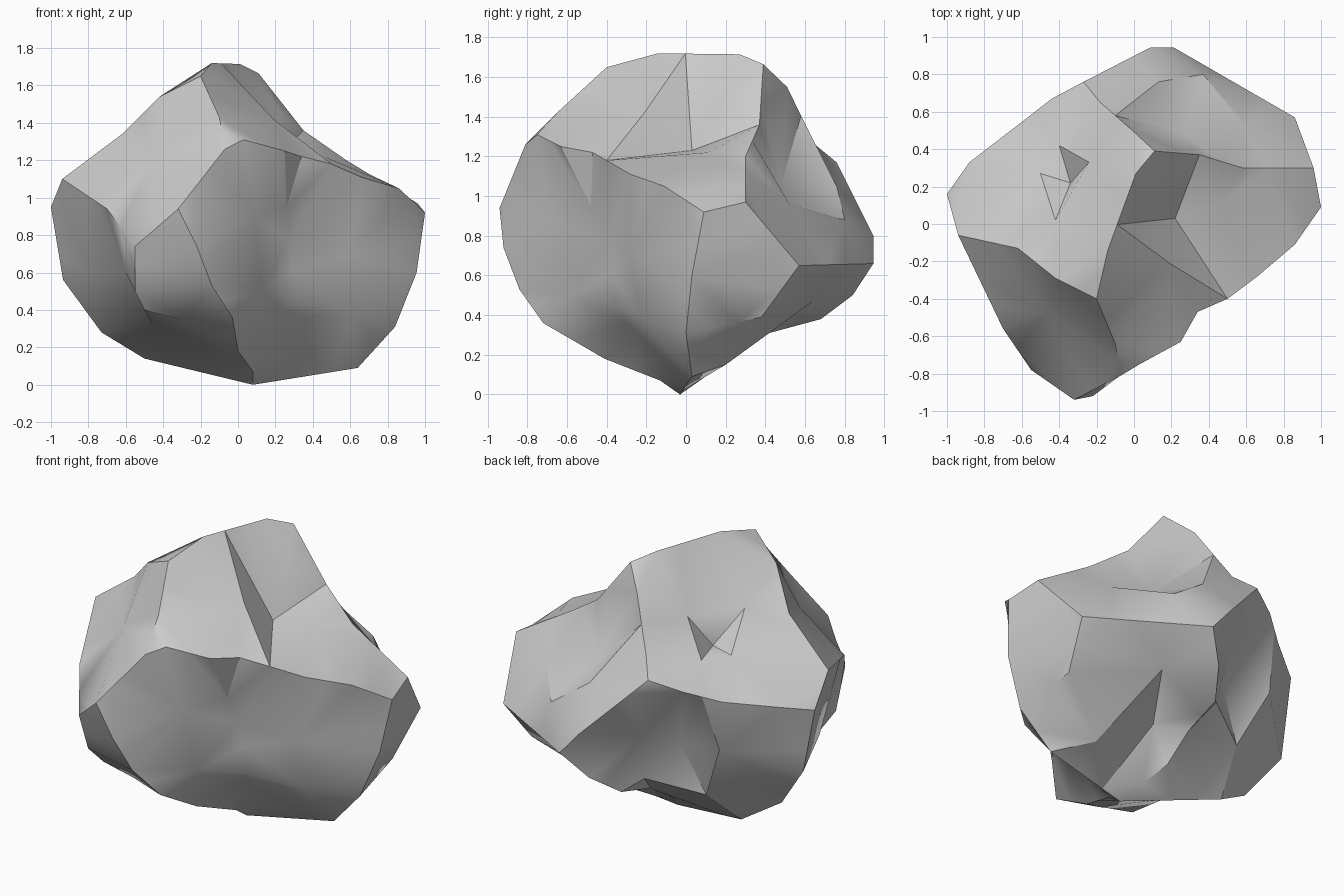
import bpy, bmesh, math
from mathutils import Vector

if "Cube" in bpy.data.objects:
    bpy.data.objects.remove(bpy.data.objects["Cube"])

CENTRE = Vector((0, 0, 0.8))
STEP = 0.15
bm = bmesh.new()
placed = {}


def add(p):
    """Put a point on a unit ball; remember where it belongs on the rock."""
    p = Vector(p)
    key = tuple(round(c, 3) for c in p)
    if key not in placed:
        placed[key] = (bm.verts.new((p - CENTRE).normalized()), p)


def ridge(*pts):
    """Crest line, resampled so the skin follows it."""
    for a, b in zip(pts, pts[1:]):
        a, b = Vector(a), Vector(b)
        n = max(1, round((b - a).length / STEP))
        for i in range(n + 1):
            add(a.lerp(b, i / n))


def spots(*pts):
    """Single hollows and bulges inside the facets."""
    for p in pts:
        add(p)


# corners shared by several ridges
peak, back_peak = (-.2, -.4, 1.65), (.11, .39, 1.665)
nose, left, right = (-.32, -.94, .94), (-.94, -.06, 1.1), (1, .09, .92)
brow, rear, rear_r = (-.07, -.81, 1.26), (-.27, .76, 1.17), (.86, .57, .65)
side, rear_low, foot = (.96, .3, .97), (.21, .945, .66), (.08, -.03, 0)
chin, far_left = (-.55, -.78, .74), (-1, .16, .95)

# top crest and its branches
ridge(peak, (-.14, -.14, 1.72), (.01, .27, 1.715), back_peak)
ridge(back_peak, (.35, .37, 1.36), (.58, .3, 1.2), side, right)
ridge(back_peak, (-.02, .51, 1.55), (-.18, .65, 1.26), rear)
ridge(peak, (-.42, -.29, 1.54), (-.62, -.13, 1.34), left)
ridge(peak, (-.1, -.64, 1.43), brow)
# shoulder round the front and left
ridge(right, (.86, -.11, 1.05), (.66, -.28, 1.11), (.5, -.4, 1.18), (.34, -.47, 1.22),
      (.25, -.63, 1.25), (.03, -.75, 1.31), brow, nose, chin, (-.7, -.56, .94),
      left, far_left)
# shoulder round the back
ridge(far_left, (-.88, .33, 1), (-.62, .53, 1.04), (-.44, .67, 1.11), rear,
      (.09, .945, .8), rear_low, rear_r, side)
# keels running down to the foot
ridge(nose, (-.22, -.92, .74), (-.14, -.84, .53), (-.03, -.72, .36), (0, -.41, .18),
      (.08, -.13, .07), foot)
ridge(right, (.955, .03, .6), (.84, 0, .31), (.64, .03, .09), foot)
ridge(rear_r, (.8, .38, .39), (.84, 0, .31))
ridge(rear_low, (.08, .84, .5), (-.03, .68, .38), (-.05, .42, .31), (-.06, .22, .18), foot)
ridge(far_left, (-.935, .18, .56), (-.73, .1, .28), (-.5, .17, .14), foot)
ridge(chin, (-.55, -.69, .5), (-.5, -.61, .4), (-.3, -.6, .35), (-.16, -.5, .26),
      (0, -.41, .18))
# front valley, and the edge under the right block
ridge((.26, -.48, .95), (.28, -.39, .77), (.3, -.36, .45), (.2, -.25, .27), (.1, -.14, .09))

# hollows in the top, each with its rim
spots((-.34, .22, 1.2), (-.42, .02, 1.38), (-.24, .33, 1.4), (-.4, .42, 1.2), (-.5, .27, 1.2))
spots((.22, .03, 1.23), (.19, -.21, 1.42), (.22, .17, 1.46), (.46, .11, 1.22))
spots((.27, .48, 1.06), (.13, .76, 1.05), (.37, .8, .88), (.6, .52, .96))
# bulges either side of the front valley
spots((.1, -.68, .9), (.12, -.58, .5), (.6, -.29, .7), (.62, -.22, .38))
# left side and its undercut
spots((-.46, -.47, 1.2), (-.6, -.42, .6), (-.46, -.3, .33), (-.78, -.2, .6))
# rear valley with the bulges beside it
spots((-.28, .45, .66), (-.15, .66, .75), (-.12, .58, .45), (-.58, .5, .72), (-.42, .4, .36))
# hollow under the rear right
spots((.06, .24, .39), (.45, .2, .15), (.33, .64, .47))

# skin the ball, then push every point out to its true place
bmesh.ops.convex_hull(bm, input=bm.verts[:])
for v, p in placed.values():
    v.co = p
bmesh.ops.delete(bm, geom=[v for v in bm.verts if not v.link_faces], context='VERTS')
bmesh.ops.recalc_face_normals(bm, faces=bm.faces[:])

mesh = bpy.data.meshes.new("rock")
bm.to_mesh(mesh)
bm.free()
rock = bpy.data.objects.new("rock", mesh)
bpy.context.collection.objects.link(rock)
bpy.context.view_layer.objects.active = rock
rock.select_set(True)
bpy.ops.object.shade_smooth_by_angle(angle=math.radians(35))
